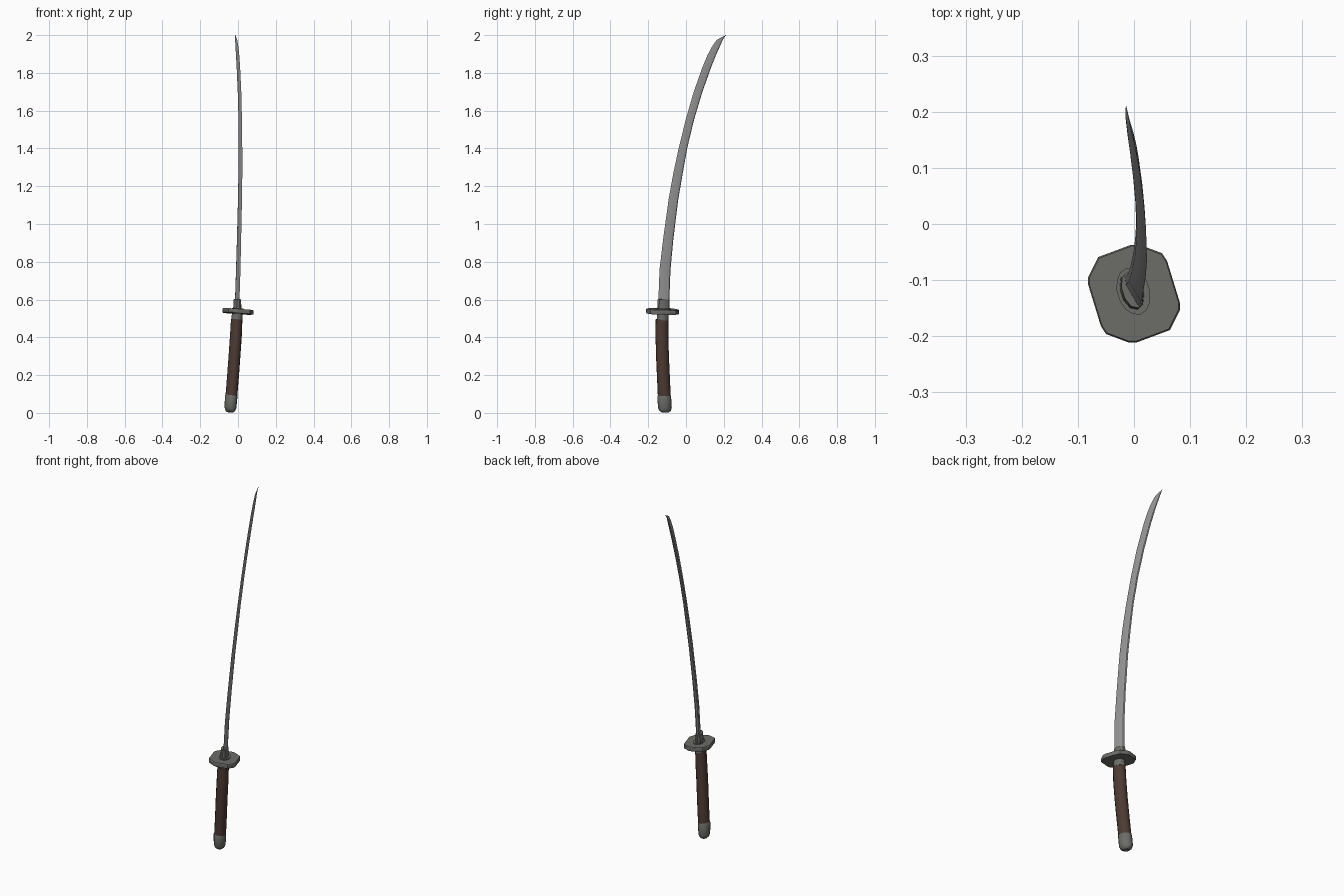
import bpy, bmesh, math
from mathutils import Vector

YAW = math.radians(17.5)
D = Vector((-math.sin(YAW), math.cos(YAW), 0))   # across the blade, towards the spine
N = Vector((math.cos(YAW), math.sin(YAW), 0))    # through the blade thickness


def material(name, col):
    m = bpy.data.materials.new(name)
    m.diffuse_color = (*col, 1)
    return m


STEEL = material("blade steel", (0.31, 0.31, 0.31))
IRON = material("dark iron", (0.15, 0.15, 0.14))
WRAP = material("brown grip", (0.075, 0.043, 0.034))


def loft(name, rings, mat, angle=30):
    """Skin a list of equal-length point rings and cap both ends."""
    bm = bmesh.new()
    vs = [[bm.verts.new(p) for p in r] for r in rings]
    n = len(vs[0])
    for a, b in zip(vs, vs[1:]):
        for i in range(n):
            j = (i + 1) % n
            bm.faces.new((a[i], a[j], b[j], b[i]))
    bm.faces.new(vs[0][::-1])
    bm.faces.new(vs[-1])
    bmesh.ops.remove_doubles(bm, verts=bm.verts, dist=1e-5)
    bmesh.ops.recalc_face_normals(bm, faces=bm.faces)
    me = bpy.data.meshes.new(name)
    bm.to_mesh(me)
    bm.free()
    me.materials.append(mat)
    ob = bpy.data.objects.new(name, me)
    bpy.context.collection.objects.link(ob)
    bpy.ops.object.select_all(action='DESELECT')
    ob.select_set(True)
    bpy.context.view_layer.objects.active = ob
    bpy.ops.object.shade_smooth_by_angle(angle=math.radians(angle))
    return ob


def oval(x, y, z, a, b, n=14, tilt=True):
    """Oval ring, long axis across the blade, square to the leaning grip."""
    pts = []
    for i in range(n):
        t = 2 * math.pi * i / n
        p = D * (a * math.cos(t)) + N * (b * math.sin(t))
        dz = (-0.07 * p.x - 0.03 * p.y) if tilt else 0
        pts.append(Vector((x, y, z + dz)) + p)
    return pts


# Blade: z, edge y, spine y, centre x, half thickness
stations = [
    (0.55, -0.148, -0.090, -0.003, 0.0095), (0.76, -0.140, -0.082, 0.004, 0.0095),
    (0.92, -0.121, -0.067, 0.008, 0.0092), (1.13, -0.092, -0.041, 0.013, 0.009),
    (1.27, -0.067, -0.017, 0.015, 0.0085), (1.40, -0.039, 0.006, 0.0155, 0.008),
    (1.55, -0.002, 0.042, 0.014, 0.0078), (1.70, 0.041, 0.087, 0.010, 0.0075),
    (1.83, 0.087, 0.133, 0.004, 0.007), (1.89, 0.112, 0.157, 0.0, 0.0065),
    (1.935, 0.135, 0.177, -0.004, 0.005), (1.975, 0.163, 0.195, -0.009, 0.003),
    (2.0, 0.209, 0.211, -0.014, 0.0004)]
section = [(-0.5, 0), (0.2, 1), (0.42, 0.75), (0.5, 0), (0.42, -0.75), (0.2, -1)]
rings = []
for z, ye, ys, x, t in stations:
    w = (ys - ye) / math.cos(YAW)
    c = Vector((x, (ye + ys) / 2, z))
    rings.append([c + D * (u * w) + N * (v * t) for u, v in section])
loft("blade", rings, STEEL, 25)

# Blade collar above the guard and thin washer under it
loft("blade_collar", [oval(-0.004, -0.120, 0.54, 0.035, 0.021, 10),
                      oval(-0.003, -0.118, 0.602, 0.033, 0.018, 10)], IRON)
loft("guard_washer", [oval(-0.001, -0.120, 0.540, 0.043, 0.029),
                      oval(-0.001, -0.120, 0.554, 0.043, 0.029)], IRON)

# Guard: half outline, repeated by a half turn
half = [(-0.082, 0.029), (-0.064, 0.065), (-0.005, 0.087), (0.010, 0.087),
        (0.050, 0.072), (0.059, 0.058), (0.082, -0.017)]
outline = half + [(-x, -y) for x, y in half]


def guard_ring(z, s):
    return [Vector((x * s, y * s - 0.124, z - 0.07 * x - 0.03 * y)) for x, y in outline]


loft("guard", [guard_ring(0.525, 0.97), guard_ring(0.529, 1),
               guard_ring(0.545, 1), guard_ring(0.549, 0.97)], IRON)

# Grip, its upper ferrule and the pommel cap
loft("grip_ferrule", [oval(-0.006, -0.124, 0.49, 0.031, 0.029),
                      oval(-0.004, -0.123, 0.53, 0.031, 0.028)], IRON)
loft("grip", [oval(-0.035, -0.115, 0.09, 0.035, 0.031), oval(-0.026, -0.120, 0.20, 0.035, 0.031),
              oval(-0.018, -0.125, 0.31, 0.035, 0.031), oval(-0.011, -0.127, 0.41, 0.035, 0.031),
              oval(-0.007, -0.127, 0.495, 0.034, 0.030)], WRAP)
loft("pommel_cap", [oval(-0.042, -0.110, 0.003, 0.019, 0.016), oval(-0.041, -0.111, 0.011, 0.031, 0.025),
                    oval(-0.040, -0.112, 0.027, 0.038, 0.031), oval(-0.036, -0.115, 0.088, 0.037, 0.033),
                    oval(-0.035, -0.115, 0.098, 0.033, 0.029)], IRON)
